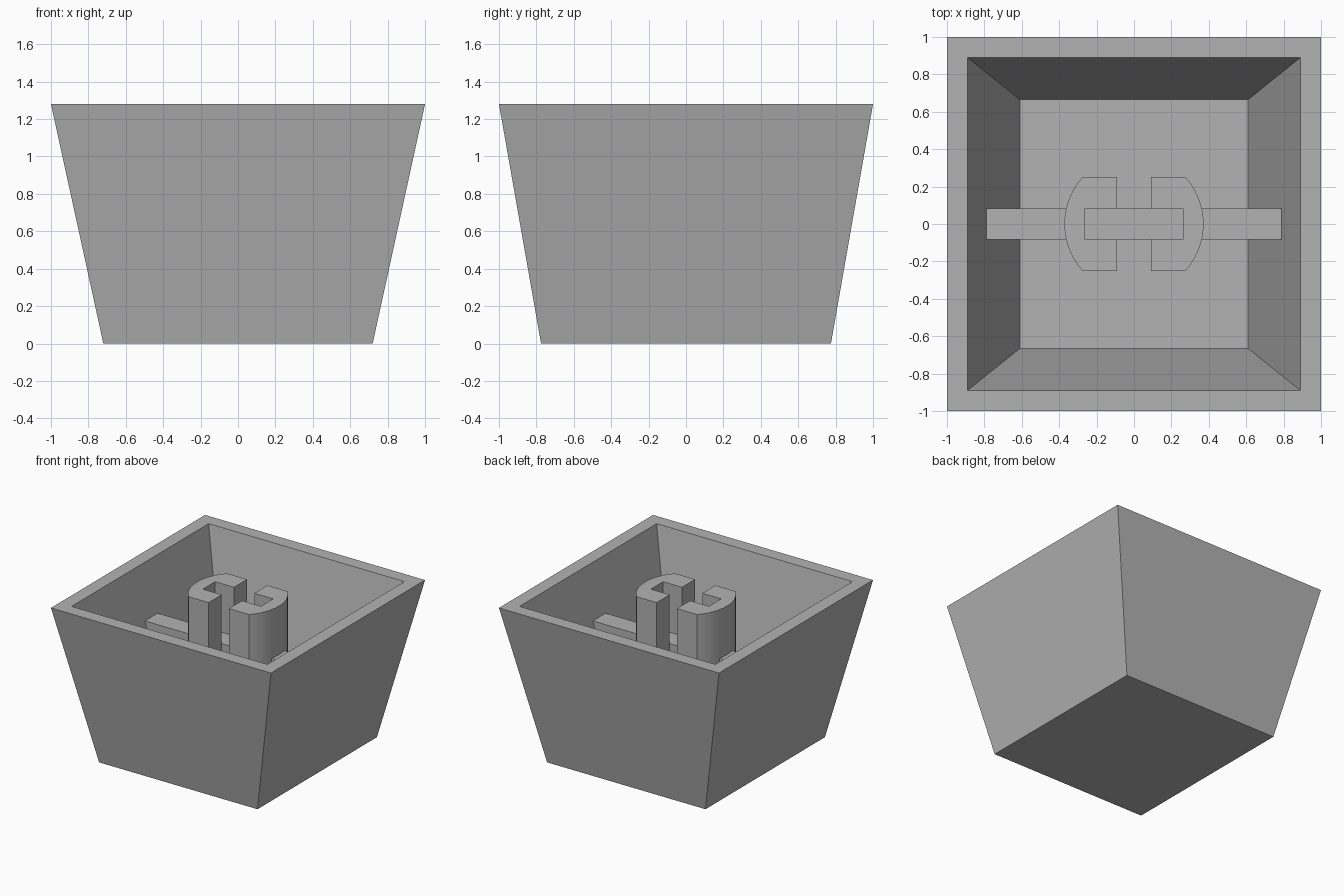
import bpy, bmesh, math

cube = bpy.data.objects.get("Cube")
if cube:
    bpy.data.objects.remove(cube, do_unlink=True)

mat = bpy.data.materials.new("grey plastic")
mat.use_nodes = True
GREY = (0.45, 0.45, 0.45, 1)
mat.diffuse_color = GREY
mat.node_tree.nodes["Principled BSDF"].inputs["Base Color"].default_value = GREY

HEIGHT, FLOOR, RIB_TOP = 1.28, 0.18, 0.88


def finish(name, bm):
    bmesh.ops.recalc_face_normals(bm, faces=bm.faces)
    mesh = bpy.data.meshes.new(name)
    bm.to_mesh(mesh)
    bm.free()
    mesh.materials.append(mat)
    obj = bpy.data.objects.new(name, mesh)
    bpy.context.collection.objects.link(obj)
    return obj


def ring(bm, x, y, z):
    return [bm.verts.new((sx * x, sy * y, z))
            for sx, sy in ((-1, -1), (1, -1), (1, 1), (-1, 1))]


def bridge(bm, a, b):
    for i in range(len(a)):
        j = (i + 1) % len(a)
        bm.faces.new((a[i], a[j], b[j], b[i]))


# Tapered hollow shell: closed underside, outer walls, rim, inner walls, floor
bm = bmesh.new()
rings = [ring(bm, 0.72, 0.775, 0), ring(bm, 1, 1, HEIGHT),
         ring(bm, 0.89, 0.89, HEIGHT), ring(bm, 0.61, 0.665, FLOOR)]
for a, b in zip(rings, rings[1:]):
    bridge(bm, a, b)
bm.faces.new(rings[0])
bm.faces.new(rings[-1])
finish("shell", bm)

# Cross rib, its ends cut to the slope of the inner walls
bm = bmesh.new()
low, high = ring(bm, 0.61, 0.083, FLOOR), ring(bm, 0.788, 0.083, RIB_TOP)
bridge(bm, low, high)
bm.faces.new(low)
bm.faces.new(high)
finish("cross_rib", bm)

# Two C-shaped stem halves: round outside, flat ends, notch facing the middle
RADIUS, HALF = 0.372, 0.25
sweep = math.asin(HALF / RADIUS)
arc = [(RADIUS * math.cos(a), RADIUS * math.sin(a))
       for a in (sweep * (i / 8 - 1) for i in range(17))]
notch = [(0.092, HALF), (0.092, 0.08), (0.264, 0.08),
         (0.264, -0.08), (0.092, -0.08), (0.092, -HALF)]
for name, side in (("stem_left", 1), ("stem_right", -1)):
    bm = bmesh.new()
    low, high = ([bm.verts.new((side * x, y, z)) for x, y in arc + notch]
                 for z in (FLOOR, HEIGHT))
    bridge(bm, low, high)
    bm.faces.new(low)
    bm.faces.new(high)
    stem = finish(name, bm)
    bpy.ops.object.select_all(action="DESELECT")
    stem.select_set(True)
    bpy.context.view_layer.objects.active = stem
    bpy.ops.object.shade_smooth_by_angle(angle=math.radians(30))
